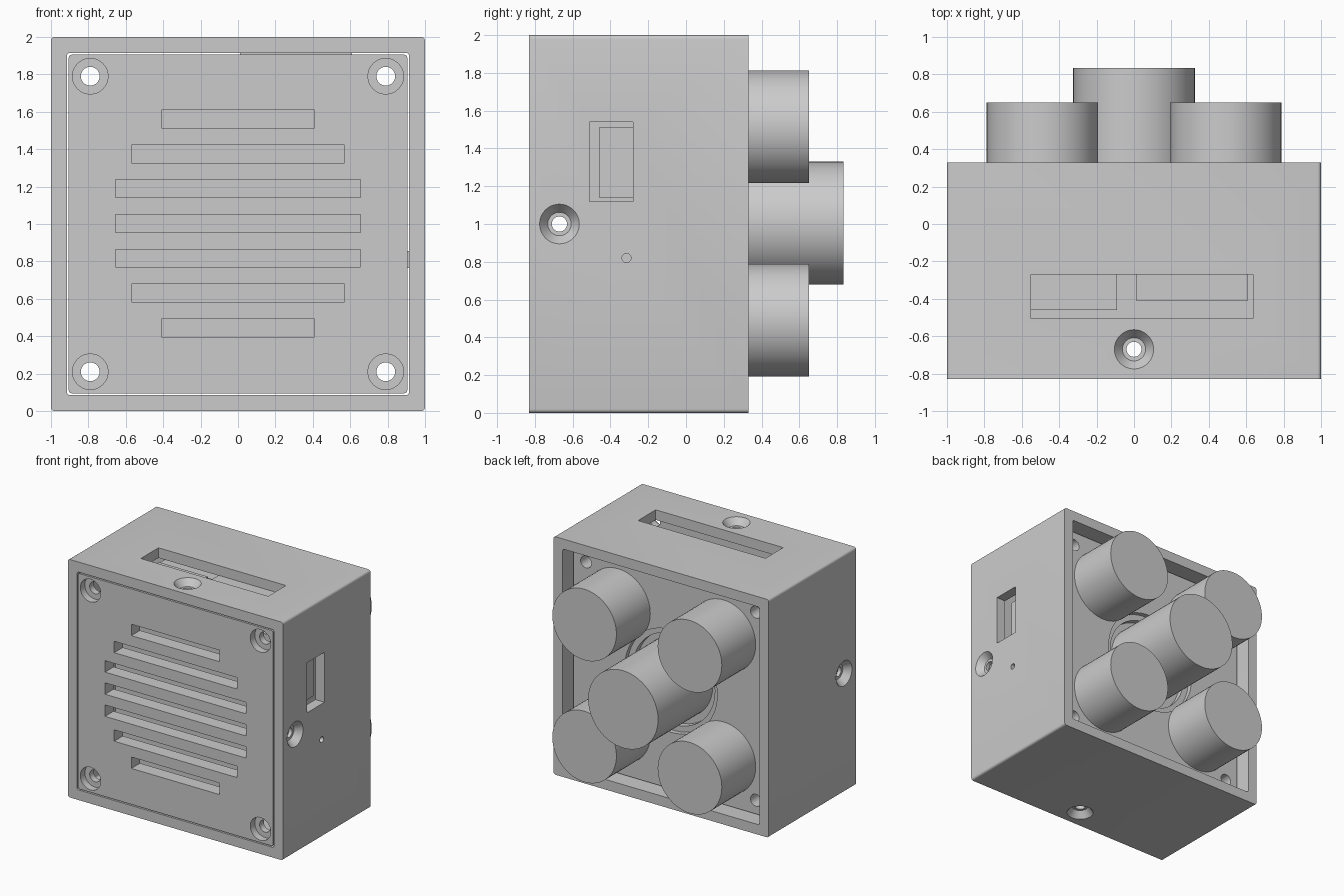
import bpy, bmesh, math
from mathutils import Matrix, Vector

if "Cube" in bpy.data.objects:
    bpy.data.objects.remove(bpy.data.objects["Cube"])

grey = bpy.data.materials.new("light_grey")
grey.use_nodes = True
grey.diffuse_color = (0.6, 0.6, 0.6, 1)
grey.node_tree.nodes["Principled BSDF"].inputs["Base Color"].default_value = (0.6, 0.6, 0.6, 1)


def finish(name, bm):
    bmesh.ops.recalc_face_normals(bm, faces=bm.faces)
    mesh = bpy.data.meshes.new(name)
    bm.to_mesh(mesh)
    bm.free()
    mesh.materials.append(grey)
    obj = bpy.data.objects.new(name, mesh)
    bpy.context.scene.collection.objects.link(obj)
    return obj


def box(name, x, y, z, rounding=0):
    """Box from (min, max) ranges; rounding softens the edges that run front to back."""
    bm = bmesh.new()
    bmesh.ops.create_cube(bm, size=1)
    for v in bm.verts:
        v.co = [r[0] if c < 0 else r[1] for c, r in zip(v.co, (x, y, z))]
    if rounding:
        edges = [e for e in bm.edges
                 if abs(e.verts[0].co.y - e.verts[1].co.y) > 0.01]
        bmesh.ops.bevel(bm, geom=edges, offset=rounding, segments=4,
                        profile=0.5, affect='EDGES')
    return finish(name, bm)


def turned(name, profile, origin, direction, sides=48):
    """Closed solid of revolution: (radius, distance) rings along a direction."""
    bm = bmesh.new()
    rings = []
    for radius, dist in profile:
        rings.append([bm.verts.new((radius * math.cos(math.tau * i / sides),
                                    radius * math.sin(math.tau * i / sides), dist))
                      for i in range(sides)])
    for a, b in zip(rings, rings[1:]):
        for i in range(sides):
            j = (i + 1) % sides
            bm.faces.new((a[i], a[j], b[j], b[i]))
    bm.faces.new(rings[0])
    bm.faces.new(rings[-1])
    turn = Vector((0, 0, 1)).rotation_difference(Vector(direction)).to_matrix().to_4x4()
    bm.transform(Matrix.Translation(origin) @ turn)
    return finish(name, bm)


def cut(obj, cutters):
    bpy.context.view_layer.objects.active = obj
    for cutter in cutters:
        cutter.hide_render = True
        mod = obj.modifiers.new("cut", 'BOOLEAN')
        mod.operation = 'DIFFERENCE'
        mod.solver = 'EXACT'
        mod.object = cutter
        bpy.ops.object.modifier_apply(modifier=mod.name)
        bpy.data.objects.remove(cutter)


def smooth(obj):
    bpy.ops.object.select_all(action='DESELECT')
    obj.select_set(True)
    bpy.context.view_layer.objects.active = obj
    bpy.ops.object.shade_smooth_by_angle(angle=math.radians(30))


FRONT, BACK = -0.83, 0.33
FLOOR = 0.20
corners = [(x, z) for x in (-0.79, 0.79) for z in (0.21, 1.79)]

# Outer shell: square tube with port openings and countersunk holes
shell = box("shell", (-1, 1), (FRONT, BACK), (0, 2), 0.02)
cuts = [box("opening", (-0.915, 0.915), (-1, 1), (0.085, 1.915), 0.015),
        box("top_port", (-0.55, 0.635), (-0.505, -0.27), (1.8, 2.1)),
        box("side_port", (0.8, 1.1), (-0.51, -0.28), (1.12, 1.54)),
        turned("pin_hole", [(0.024, -0.2), (0.024, 0.1)], (1, -0.315, 0.82), (1, 0, 0), 24)]
countersink = [(0.04, -0.15), (0.04, -0.055), (0.062, -0.055), (0.105, 0), (0.105, 0.05)]
for d in ((1, 0, 0), (-1, 0, 0), (0, 0, 1), (0, 0, -1)):
    cuts.append(turned("screw_hole", countersink, (d[0], -0.67, 1 + d[2]), d))
cut(shell, cuts)
smooth(shell)

# Front grille with slots and counterbored corner holes
grille = box("front_grille", (-0.905, 0.905), (FRONT, -0.715), (0.095, 1.905), 0.015)
cuts = []
for i, half in enumerate((0.41, 0.57, 0.655, 0.655, 0.655, 0.57, 0.41)):
    z = 0.445 + i * 0.186
    cuts.append(box("slot", (-half, half), (-1, -0.6), (z - 0.048, z + 0.048)))
counterbore = [(0.05, -0.3), (0.05, -0.06), (0.095, -0.06), (0.095, 0.1)]
for x, z in corners:
    cuts.append(turned("grille_hole", counterbore, (x, FRONT, z), (0, -1, 0)))
cut(grille, cuts)
smooth(grille)

# Recessed back plate with corner holes and a round well in the middle
plate = box("back_plate", (-0.905, 0.905), (0.08, FLOOR), (0.095, 1.905), 0.015)
cuts = [turned("well", [(0.38, -0.09), (0.38, -0.04), (0.43, -0.04), (0.43, 0.1)],
               (0, FLOOR, 1), (0, 1, 0), 64)]
for x, z in corners:
    cuts.append(turned("plate_hole", [(0.05, -0.3), (0.05, 0.1)], (x, FLOOR, z), (0, 1, 0)))
cut(plate, cuts)
smooth(plate)

# Inner body and the connectors behind the ports
box("inner_body", (-0.72, 0.72), (-0.6, 0.08), (0.27, 1.73))
box("top_socket_wide", (0.01, 0.61), (-0.41, -0.27), (1.7, 1.918))
box("top_socket_low", (-0.55, -0.09), (-0.46, -0.27), (1.7, 1.88))
box("top_socket_base", (-0.6, 0.68), (-0.55, -0.2), (1.7, 1.83))
box("side_socket", (0.7, 0.89), (-0.46, -0.27), (1.14, 1.51))
box("side_socket_base", (0.7, 0.81), (-0.55, -0.24), (1.08, 1.58))
box("side_button", (0.7, 0.918), (-0.36, -0.27), (0.765, 0.855))

# Four corner feet and the longer central drum
for side, x in (("right", -0.49), ("left", 0.49)):
    for level, z in (("lower", 0.49), ("upper", 1.515)):
        smooth(turned(f"{level}_{side}_foot", [(0.298, FLOOR), (0.298, 0.65)],
                      (x, 0, z), (0, 1, 0), 64))
smooth(turned("central_drum", [(0.325, 0.1), (0.325, 0.835)], (0, 0, 1.005), (0, 1, 0), 64))
